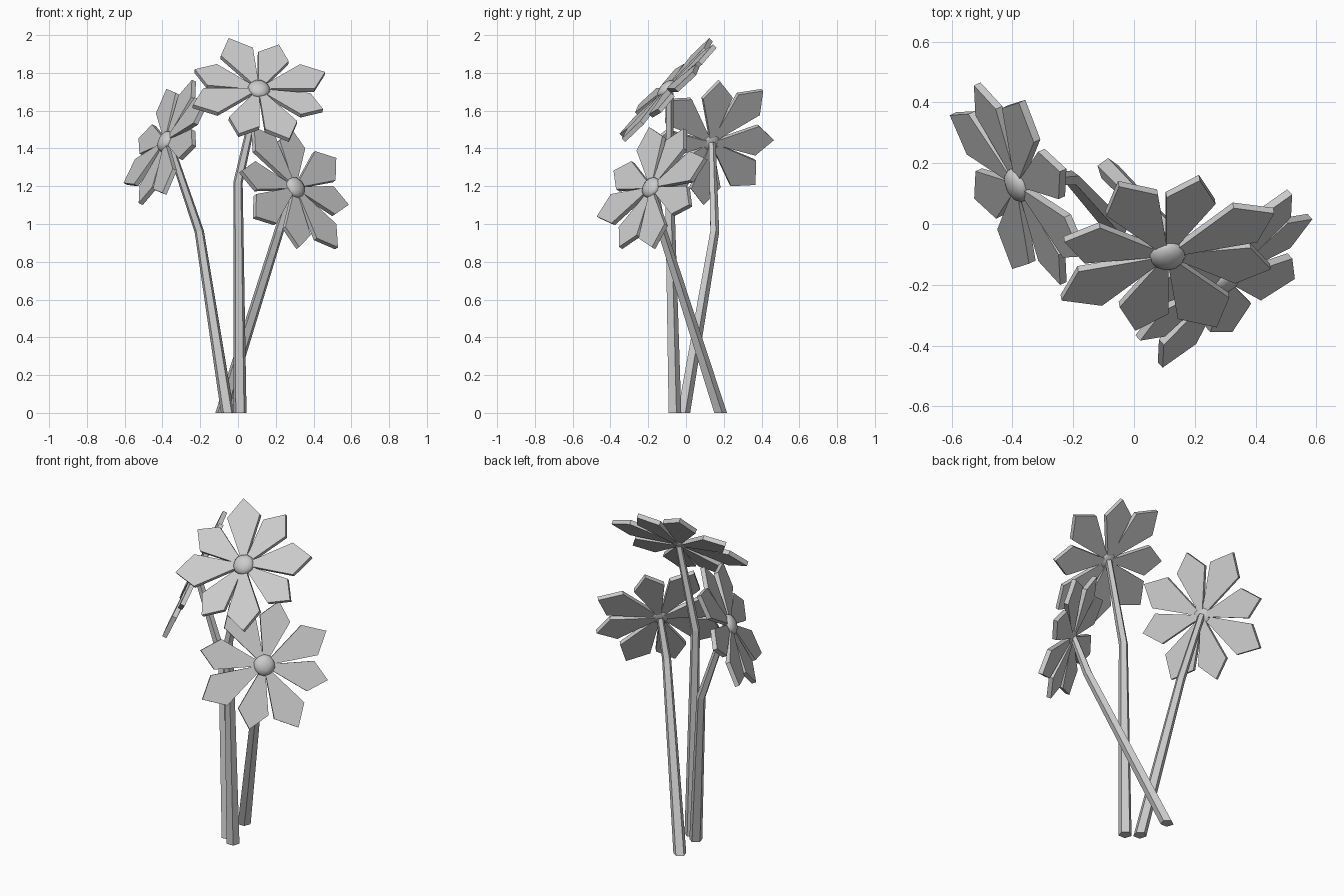
import bpy, bmesh, math
from mathutils import Vector, Matrix

if "Cube" in bpy.data.objects:
    bpy.data.objects.remove(bpy.data.objects["Cube"])


def finish(bm, name):
    bmesh.ops.recalc_face_normals(bm, faces=bm.faces)
    me = bpy.data.meshes.new(name)
    bm.to_mesh(me)
    bm.free()
    ob = bpy.data.objects.new(name, me)
    bpy.context.collection.objects.link(ob)
    return ob


def stem(name, path, radii, sides=5):
    """Tapered low-poly tube along a bent path, cut flat at the ground."""
    bm = bmesh.new()
    pts = [Vector(p) for p in path]
    rings = []
    for i, p in enumerate(pts):
        t = Vector((0, 0, 1)) if i == 0 else pts[min(i + 1, len(pts) - 1)] - pts[i - 1]
        q = Vector((0, 0, 1)).rotation_difference(t.normalized())
        rings.append([bm.verts.new(p + q @ Vector((radii[i] * math.cos(a), radii[i] * math.sin(a), 0)))
                      for a in (2 * math.pi * (k + 0.25) / sides for k in range(sides))])
    for lo, hi in zip(rings, rings[1:]):
        for k in range(sides):
            j = (k + 1) % sides
            bm.faces.new((lo[k], lo[j], hi[j], hi[k]))
    bm.faces.new(rings[0])
    bm.faces.new(rings[-1])
    return finish(bm, name)


def add_petal(bm, frame, angle, length, half_width, front, thick=0.026):
    """Kite-shaped slab: narrow foot, wide shoulders, pointed tip."""
    half = [(0.02, 0.014), (0.065, 0.024), (0.73 * length, half_width)]
    outline = half + [(length, 0)] + [(x, -y) for x, y in reversed(half)]
    m = frame @ Matrix.Rotation(math.radians(angle), 4, 'Z')
    top = [bm.verts.new(m @ Vector((x, y, front))) for x, y in outline]
    bot = [bm.verts.new(m @ Vector((x, y, front - thick))) for x, y in outline]
    bm.faces.new(top)
    bm.faces.new(bot[::-1])
    n = len(outline)
    for i in range(n):
        j = (i + 1) % n
        bm.faces.new((top[i], bot[i], bot[j], top[j]))


def flower(name, center, normal, spin, path):
    n = Vector(normal).normalized()
    u = Vector((-n.y, n.x, 0)).normalized()
    w = n.cross(u)
    c = Vector(center)
    frame = Matrix.Translation(c) @ Matrix((u, w, n)).transposed().to_4x4()

    # petals: four long ones with four shorter ones between
    bm = bmesh.new()
    for k in range(4):
        add_petal(bm, frame, spin + 90 * k, 0.388, 0.094, 0.012)
        add_petal(bm, frame, spin + 48 + 90 * k, 0.358, 0.085, 0.006)
    finish(bm, name + "_petals")

    # domed centre
    bm = bmesh.new()
    bmesh.ops.create_icosphere(bm, subdivisions=2, radius=0.06,
                               matrix=frame @ Matrix.Translation((0, 0, 0.006))
                               @ Matrix.Diagonal((1, 1, 0.55, 1)))
    for f in bm.faces:
        f.smooth = True
    finish(bm, name + "_center")

    # stem, ending just behind the flower
    stem(name + "_stem", path + [c - n * 0.02], (0.037, 0.026, 0.02))


flower("top_flower", (0.11, -0.10, 1.71), (0.12, -0.71, 0.69), 18,
       [(0.01, -0.062, 0), (0.0, -0.09, 1.22)])
flower("right_flower", (0.30, -0.18, 1.19), (0.61, -0.68, 0.41), 26,
       [(-0.085, 0.18, 0), (0.22, -0.13, 0.97)])
flower("left_flower", (-0.38, 0.13, 1.435), (-0.83, -0.38, 0.41), 39,
       [(-0.055, -0.015, 0), (-0.205, 0.15, 0.96)])
